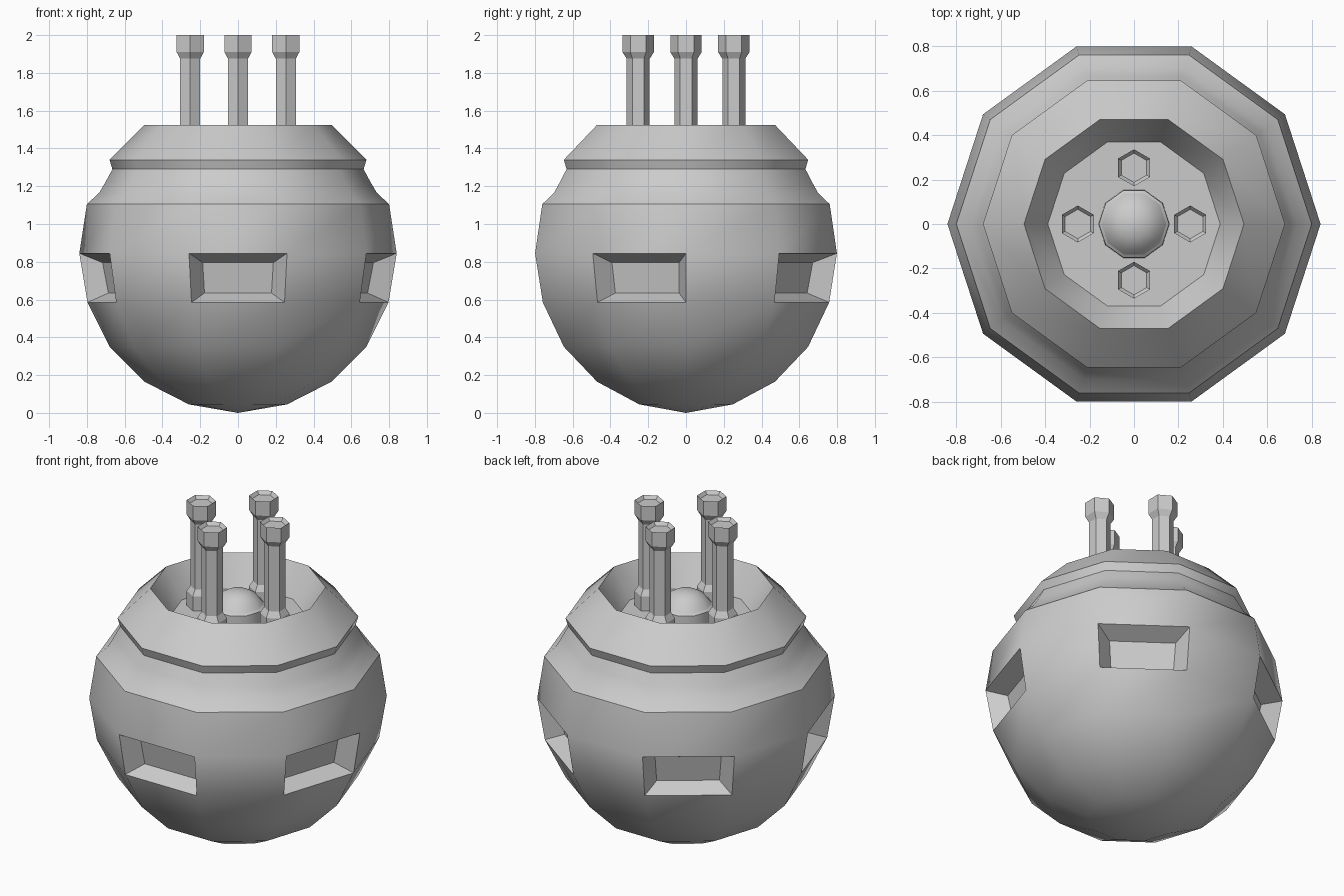
import bpy, bmesh, math
from mathutils import Vector

if "Cube" in bpy.data.objects:
    bpy.data.objects.remove(bpy.data.objects["Cube"])


def lathe(bm, profile, n, start=0.0, sharp=(), smooth=True):
    """Revolve (radius, z) points in n steps; sharp = indices of crisp rings."""
    rings = []
    for r, z in profile:
        if r == 0:
            rings.append([bm.verts.new((0, 0, z))] * n)
        else:
            rings.append([bm.verts.new((r * math.cos(start + math.tau * k / n),
                                        r * math.sin(start + math.tau * k / n), z))
                          for k in range(n)])
    bands = []
    for a, b in zip(rings, rings[1:]):
        band = []
        for k in range(n):
            j = (k + 1) % n
            corners = list(dict.fromkeys((a[k], a[j], b[j], b[k])))
            f = bm.faces.new(corners)
            f.smooth = smooth
            band.append(f)
        bands.append(band)
    for i in sharp:
        for k in range(n):
            bm.edges.get((rings[i][k], rings[i][(k + 1) % n])).smooth = False
    return bands


def finish(name, bm, location=(0, 0, 0)):
    bm.normal_update()
    me = bpy.data.meshes.new(name)
    bm.to_mesh(me)
    bm.free()
    ob = bpy.data.objects.new(name, me)
    ob.location = location
    bpy.context.collection.objects.link(ob)
    return ob


# Ten-sided round body with collar and sunken top
bm = bmesh.new()
body = [(0, 0), (0.26, 0.045), (0.495, 0.165), (0.68, 0.35), (0.797, 0.585),
        (0.84, 0.845), (0.80, 1.105), (0.735, 1.165), (0.70, 1.225),
        (0.665, 1.29), (0.68, 1.34), (0.495, 1.525), (0.388, 1.345), (0, 1.345)]
bands = lathe(bm, body, 10, sharp=(6, 9, 10, 11, 12))

# Window recesses in every other side of the band below the equator
for f in bands[4][1::2]:
    c = f.calc_center_median()
    inward = Vector((-c.x, -c.y, 0)).normalized() * 0.1
    rim = list(f.edges)
    geo = bmesh.ops.extrude_discrete_faces(bm, faces=[f])
    back = geo["faces"][0]
    for v in back.verts:
        d = v.co - c
        v.co = c + Vector((d.x * 0.72, d.y * 0.72, d.z * 0.62)) + inward
    for e in back.edges:
        for w in e.link_faces:
            w.smooth = False
    for e in rim:
        if e.is_valid:
            e.smooth = False
finish("body", bm)

# Small dome in the middle of the sunken top
bm = bmesh.new()
dome = [(0.16, 1.345), (0.158, 1.42), (0.145, 1.43), (0.115, 1.47),
        (0.065, 1.5), (0, 1.51)]
lathe(bm, dome, 10, sharp=(1, 2))
finish("centre_dome", bm)

# Four hexagonal posts, flared at both ends, with a shallow dished top
post = [(0, 1.345), (0.083, 1.345), (0.083, 1.435), (0.061, 1.47),
        (0.061, 1.875), (0.083, 1.91), (0.083, 2.0), (0.066, 1.98), (0, 1.98)]
for i in range(4):
    bm = bmesh.new()
    lathe(bm, post, 6, start=math.pi / 6, smooth=False)
    a = i * math.pi / 2
    finish(f"post_{i + 1}", bm, (0.253 * math.cos(a), 0.253 * math.sin(a), 0))
